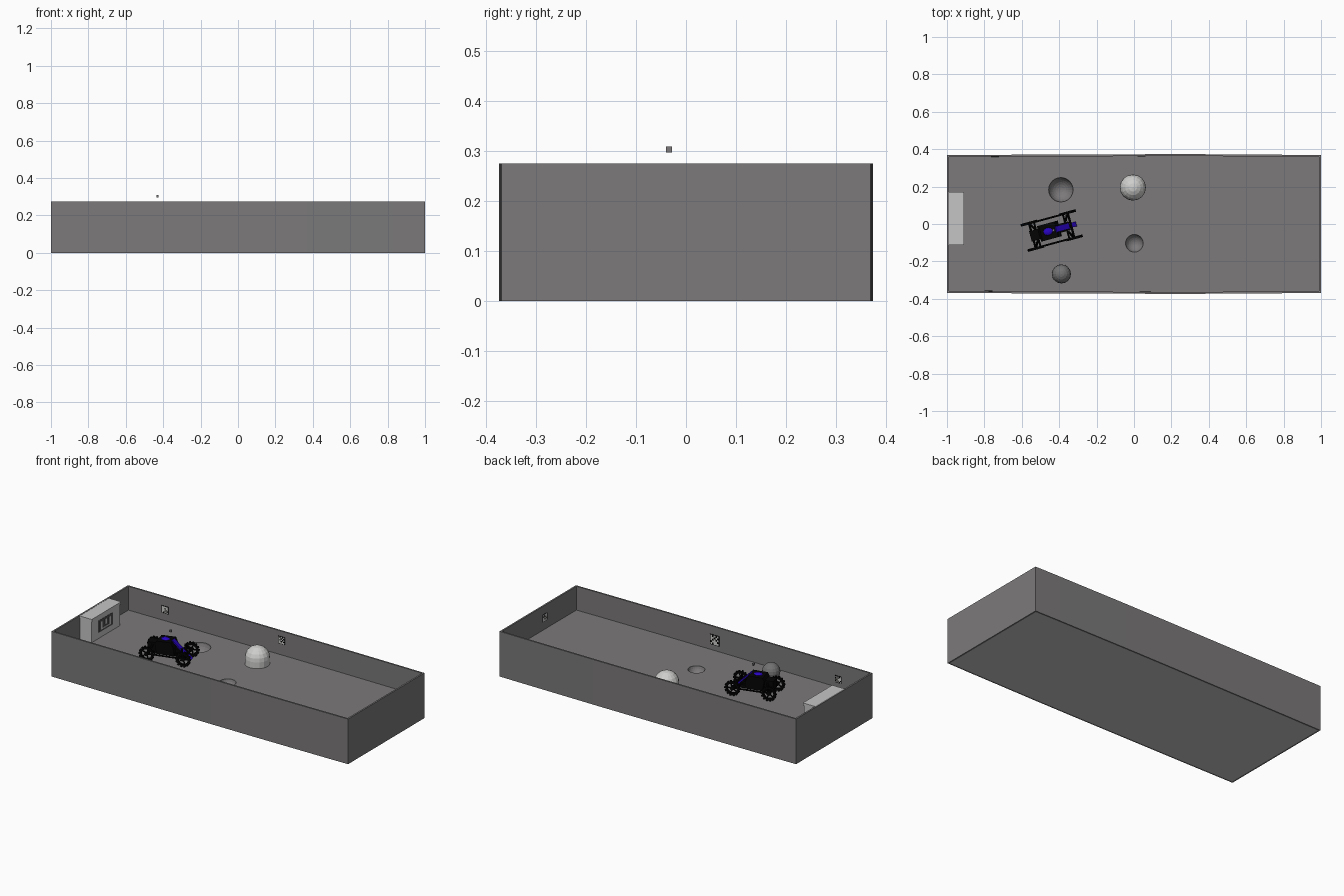
import bpy, bmesh, math, random
from mathutils import Matrix, Vector

if "Cube" in bpy.data.objects:
    bpy.data.objects.remove(bpy.data.objects["Cube"])

random.seed(4)

def material(name, rgb):
    m = bpy.data.materials.new(name)
    m.diffuse_color = (*rgb, 1)
    m.use_nodes = True
    m.node_tree.nodes["Principled BSDF"].inputs["Base Color"].default_value = m.diffuse_color
    return m

GREY = material("arena grey", (0.2, 0.192, 0.194))
LIGHT = material("bin light grey", (0.56, 0.56, 0.56))
WHITE = material("pale rock", (0.62, 0.62, 0.61))
STONE = material("dark rock", (0.17, 0.17, 0.17))
BLACK = material("rover black", (0.001, 0.001, 0.001))
BLUE = material("rover blue", (0.022, 0.001, 0.56))
PANEL = material("panel dark grey", (0.08, 0.08, 0.08))

def finish(name, bm, mat, matrix=None):
    if matrix is not None:
        bm.transform(matrix)
    bmesh.ops.recalc_face_normals(bm, faces=bm.faces)
    me = bpy.data.meshes.new(name)
    bm.to_mesh(me)
    bm.free()
    me.materials.append(mat)
    ob = bpy.data.objects.new(name, me)
    bpy.context.collection.objects.link(ob)
    return ob

def add_box(bm, lo, hi, rot=None):
    lo, hi = Vector(lo), Vector(hi)
    m = Matrix.Translation((lo + hi) / 2) @ Matrix.Diagonal((*(hi - lo), 1))
    bmesh.ops.create_cube(bm, size=1, matrix=rot @ m if rot else m)

def box(name, lo, hi, mat, matrix=None):
    bm = bmesh.new()
    add_box(bm, lo, hi)
    return finish(name, bm, mat, matrix)

def add_bar(bm, a, b, r, sides=8):
    a, b = Vector(a), Vector(b)
    q = (b - a).to_track_quat('Z', 'Y').to_matrix().to_4x4()
    bmesh.ops.create_cone(bm, cap_ends=True, segments=sides, radius1=r, radius2=r,
                          depth=(b - a).length, matrix=Matrix.Translation((a + b) / 2) @ q)

def ball(name, loc, r, mat, seg=16, rings=10, skirt=None):
    """Sphere; with skirt, the lower half becomes a straight side down to that height."""
    bm = bmesh.new()
    bmesh.ops.create_uvsphere(bm, u_segments=seg, v_segments=rings, radius=r,
                              matrix=Matrix.Translation(loc))
    if skirt is not None:
        cut = bmesh.ops.bisect_plane(bm, geom=bm.verts[:] + bm.edges[:] + bm.faces[:],
                                     plane_co=loc, plane_no=(0, 0, 1), clear_inner=True)
        rim = [e for e in cut['geom_cut'] if isinstance(e, bmesh.types.BMEdge)]
        rim = rim or [e for e in bm.edges if e.is_boundary]
        ext = bmesh.ops.extrude_edge_only(bm, edges=rim)['geom']
        for v in ext:
            if isinstance(v, bmesh.types.BMVert):
                v.co.z = skirt
    return finish(name, bm, mat)

def prism(name, pts, w, mat, matrix=None):
    """Side profile in x, z extruded across y."""
    bm = bmesh.new()
    f = bm.faces.new([bm.verts.new((x, -w, z)) for x, z in pts])
    ext = bmesh.ops.extrude_face_region(bm, geom=[f])
    bmesh.ops.translate(bm, vec=(0, 2 * w, 0),
                        verts=[v for v in ext['geom'] if isinstance(v, bmesh.types.BMVert)])
    return finish(name, bm, mat, matrix)

# Arena: thick floor and thin, slightly bowed walls
FLOOR, TOP = 0.13, 0.275
side = [(-1, .368), (-.72, .37), (.08, .373), (.37, .373), (.83, .37), (1, .368)]
outline = [(x, -y) for x, y in side] + [(x, y) for x, y in reversed(side)]
inner = [(x * .99, y * .973) for x, y in outline]
bm = bmesh.new()
loops = [[bm.verts.new((x, y, z)) for x, y in pts]
         for pts, z in ((inner, 0), (outline, 0), (outline, TOP), (inner, TOP), (inner, FLOOR))]
for a, b in zip(loops, loops[1:]):
    for i in range(len(a)):
        j = (i + 1) % len(a)
        bm.faces.new((a[i], a[j], b[j], b[i]))
bm.faces.new(loops[0])
bm.faces.new(loops[-1])
arena = finish("arena", bm, GREY)

# Craters cut into the floor
for x, y, r in ((-.391, .183, .066), (.002, -.103, .048)):
    cutter = ball("crater_cutter", (x, y, FLOOR + .006), r, GREY, 24, 14)
    cutter.hide_render = True
    mod = arena.modifiers.new("crater", 'BOOLEAN')
    mod.operation, mod.solver, mod.object = 'DIFFERENCE', 'EXACT', cutter
    bpy.context.view_layer.objects.active = arena
    bpy.ops.object.modifier_apply(modifier=mod.name)
    bpy.data.objects.remove(cutter)

# Lighter underside inside the wall rim
arena.data.materials.clear()
arena.data.materials.append(GREY)
arena.data.materials.append(LIGHT)
for p in arena.data.polygons:
    under = p.normal.z < -.9 and p.center.z < .01
    p.material_index = 1 if under and abs(p.center.x) < .9 and abs(p.center.y) < .3 else 0

# Half-buried rocks
ball("large_rock", (-.006, .195, .168), .07, WHITE, skirt=FLOOR)
ball("small_rock", (-.388, -.267, .161), .051, STONE)

# Collection bin with lid and front panel
box("bin", (-.99, -.108, FLOOR), (-.912, .168, .26), LIGHT)
box("bin_lid", (-.99, -.112, .26), (-.908, .171, .274), LIGHT)
box("bin_panel", (-.913, -.04, .165), (-.9105, .095, .238), PANEL)
bm = bmesh.new()
for y0, y1, z0, z1 in ((-.02, .075, .176, .183), (-.02, -.005, .183, .225),
                       (.06, .075, .183, .225), (.02, .035, .195, .225)):
    add_box(bm, (-.911, y0, z0), (-.909, y1, z1))
finish("bin_panel_stripes", bm, LIGHT)

# Thin chequered wall markers, built flat then stood against a wall
def marker(loc, size, turn):
    m = Matrix.Translation(loc) @ Matrix.Rotation(turn, 4, 'Z')
    h, n = size / 2, 5
    box("marker_plate", (-h, -.0005, -h), (h, .004, h), BLACK, m)
    bm = bmesh.new()
    c = size * .9 / n
    for i in range(n):
        for k in range(n):
            if (i + k) % 2 == 0 or random.random() < .3:
                x, z = -.45 * size + i * c, -.45 * size + k * c
                add_box(bm, (x, -.001, z), (x + c, 0, z + c))
    finish("marker_cells", bm, WHITE, m)

marker((-.743, .3575, .197), .045, 0)
marker((.04, .361, .22), .045, 0)
marker((.06, -.361, .194), .062, math.pi)
marker((-.777, -.357, .179), .042, math.pi)
marker((.989, -.053, .202), .045, -math.pi / 2)

# Rover, in local space: +x forward, z = 0 on the arena floor
R = Matrix.Translation((-.44, -.035, FLOOR)) @ Matrix.Rotation(math.radians(15.2), 4, 'Z')
WX, WY, WZ = .107, .07, .045

def wheel(name, x, y):
    bm = bmesh.new()
    n, w = 20, .007
    rings = [[bm.verts.new((r * math.cos(i * math.tau / n), s, r * math.sin(i * math.tau / n)))
              for i in range(n)] for r, s in ((.04, -w), (.04, w), (.029, w), (.029, -w))]
    for a, b in zip(rings, rings[1:] + rings[:1]):
        for i in range(n):
            j = (i + 1) % n
            bm.faces.new((a[i], a[j], b[j], b[i]))
    for i in range(14):      # tread lugs
        add_box(bm, (.038, -w, -.0045), (.0455, w, .0045), Matrix.Rotation(i * math.tau / 14, 4, 'Y'))
    for i in range(5):       # spokes
        add_box(bm, (0, -.003, -.003), (.033, .003, .003), Matrix.Rotation(i * math.tau / 5, 4, 'Y'))
    add_bar(bm, (0, -.007, 0), (0, .007, 0), .012, 12)
    finish(name, bm, BLACK, R @ Matrix.Translation((x, y, WZ)))

for sx, end in ((-1, "rear"), (1, "front")):
    for sy, s in ((-1, "right"), (1, "left")):
        wheel(f"{end}_{s}_wheel", sx * WX, sy * WY)

# Axles, side rails and shock absorbers
bm = bmesh.new()
for sx in (-1, 1):
    add_bar(bm, (sx * WX, -WY, WZ), (sx * WX, WY, WZ), .006)
    add_bar(bm, (sx * .08, -WY, WZ), (sx * .08, WY, WZ), .005)
    for sy in (-1, 1):
        add_bar(bm, (sx * .085, sy * .03, .09), (sx * .1, sy * .058, WZ), .006)
for sy in (-1, 1):
    add_bar(bm, (-WX, sy * .068, WZ), (WX, sy * .068, WZ), .005)
finish("suspension", bm, BLACK, R)

box("chassis", (-.1, -.024, .032), (.1, .024, .052), BLACK, R)
box("rear_engine", (-.118, -.028, .045), (-.06, .028, .1), BLACK, R)
prism("cabin", [(-.06, .04), (-.07, .1), (-.06, .118), (.025, .12), (.038, .09), (.045, .04)],
      .043, BLACK, R)
prism("nose_base", [(.03, .04), (.03, .084), (.128, .022), (.12, .016)], .013, BLACK, R)
prism("hood", [(.02, .12), (.025, .124), (.098, .052), (.092, .046)], .016, BLUE, R)
prism("nose", [(.108, .036), (.112, .043), (.136, .022), (.13, .014)], .013, BLUE, R)

# Rounded blue roof cap
bm = bmesh.new()
bmesh.ops.create_uvsphere(bm, u_segments=16, v_segments=8, radius=1,
                          matrix=Matrix.Translation((-.02, 0, .117)) @ Matrix.Diagonal((.026, .021, .011, 1)))
finish("roof_cap", bm, BLUE, R)

# Small sensor cube hovering above the rover
box("sensor", (-.436, -.04, .297), (-.424, -.028, .309), GREY)
